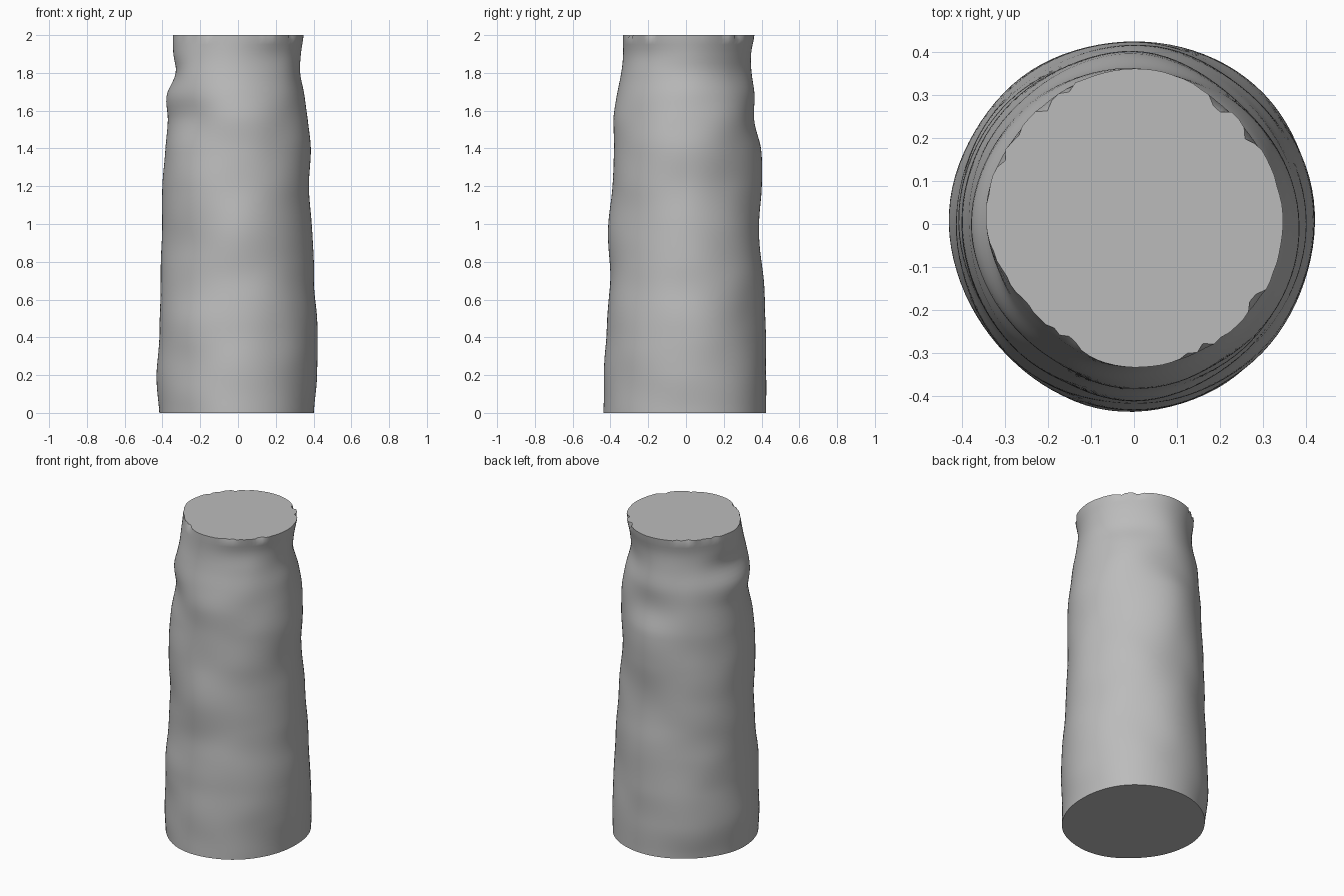
import bpy
import bmesh
import math
import random
from mathutils import Vector, noise

SEGMENTS = 96
RINGS = 80
HEIGHT = 2.0

# Trunk girth: height -> radius in thousandths at eight compass directions,
# counter-clockwise from +x
GIRTH = {
    0.0: (405, 428, 420, 412, 415, 420, 438, 418),
    0.2: (420, 425, 425, 430, 430, 422, 435, 420),
    0.45: (420, 412, 420, 420, 412, 420, 418, 418),
    0.7: (402, 402, 412, 412, 412, 398, 403, 400),
    0.95: (392, 385, 385, 405, 405, 395, 413, 390),
    1.2: (378, 368, 400, 397, 400, 403, 387, 388),
    1.4: (386, 372, 400, 388, 385, 385, 380, 382),
    1.55: (372, 370, 362, 375, 374, 358, 386, 370),
    1.68: (350, 350, 360, 365, 380, 368, 365, 355),
    1.8: (325, 318, 345, 340, 330, 350, 345, 335),
    1.9: (332, 325, 345, 335, 340, 330, 332, 322),
    2.0: (350, 345, 362, 348, 345, 312, 332, 338),
}
LEVELS = sorted(GIRTH)


def smooth_curve(a, b, c, d, t):
    """Catmull-Rom blend from b to c."""
    return b + 0.5 * t * (c - a + t * (2 * a - 5 * b + 4 * c - d + t * (3 * (b - c) + d - a)))


def girth_around(level, angle):
    row = GIRTH[level]
    count = len(row)
    place = angle / math.tau * count
    i = int(place)
    near = [row[(i + k) % count] for k in (-1, 0, 1, 2)]
    return smooth_curve(*near, place - i) / 1000


def trunk_radius(angle, z):
    last = len(LEVELS) - 1
    i = max(k for k in range(last) if LEVELS[k] <= z)
    near = [girth_around(LEVELS[min(max(i + k, 0), last)], angle) for k in (-1, 0, 1, 2)]
    t = (z - LEVELS[i]) / (LEVELS[i + 1] - LEVELS[i])
    return smooth_curve(*near, t)


def make_material(name, shade):
    material = bpy.data.materials.new(name)
    material.use_nodes = True
    colour = (shade, shade, shade, 1.0)
    material.diffuse_color = colour
    material.node_tree.nodes["Principled BSDF"].inputs["Base Color"].default_value = colour
    return material


def chip(angle):
    """Ragged bite out of the top rim, strongest between the compass directions."""
    strength = abs(math.sin(2 * angle)) ** 2
    return strength * random.choice((0, 0, 0.004, 0.008, 0.02))


def build_trunk():
    random.seed(4)
    bm = bmesh.new()
    rings = []
    for r in range(RINGS + 1):
        z = HEIGHT * r / RINGS
        ring = []
        for s in range(SEGMENTS):
            angle = math.tau * s / SEGMENTS
            direction = Vector((math.cos(angle), math.sin(angle), 0))
            # Soft dents in the surface, wider than they are tall
            dent = noise.noise(direction * 1.6 + Vector((0, 0, z * 5)))
            radius = trunk_radius(angle, z) + 0.006 * dent
            if r == RINGS:
                radius -= chip(angle)
            ring.append(bm.verts.new(direction * radius + Vector((0, 0, z))))
        rings.append(ring)

    # Side wall
    for low, high in zip(rings, rings[1:]):
        for s in range(SEGMENTS):
            n = (s + 1) % SEGMENTS
            bm.faces.new((low[s], low[n], high[n], high[s])).smooth = True

    # Flat sawn ends with a crisp rim
    ends = [bm.faces.new(rings[-1]), bm.faces.new(rings[0][::-1])]
    for face in ends:
        for edge in face.edges:
            edge.smooth = False

    mesh = bpy.data.meshes.new("trunk")
    bm.to_mesh(mesh)
    bm.free()
    trunk = bpy.data.objects.new("trunk", mesh)
    bpy.context.collection.objects.link(trunk)
    return trunk


default_cube = bpy.data.objects.get("Cube")
if default_cube:
    bpy.data.objects.remove(default_cube, do_unlink=True)

trunk = build_trunk()
trunk.data.materials.append(make_material("plain grey", 0.5))
